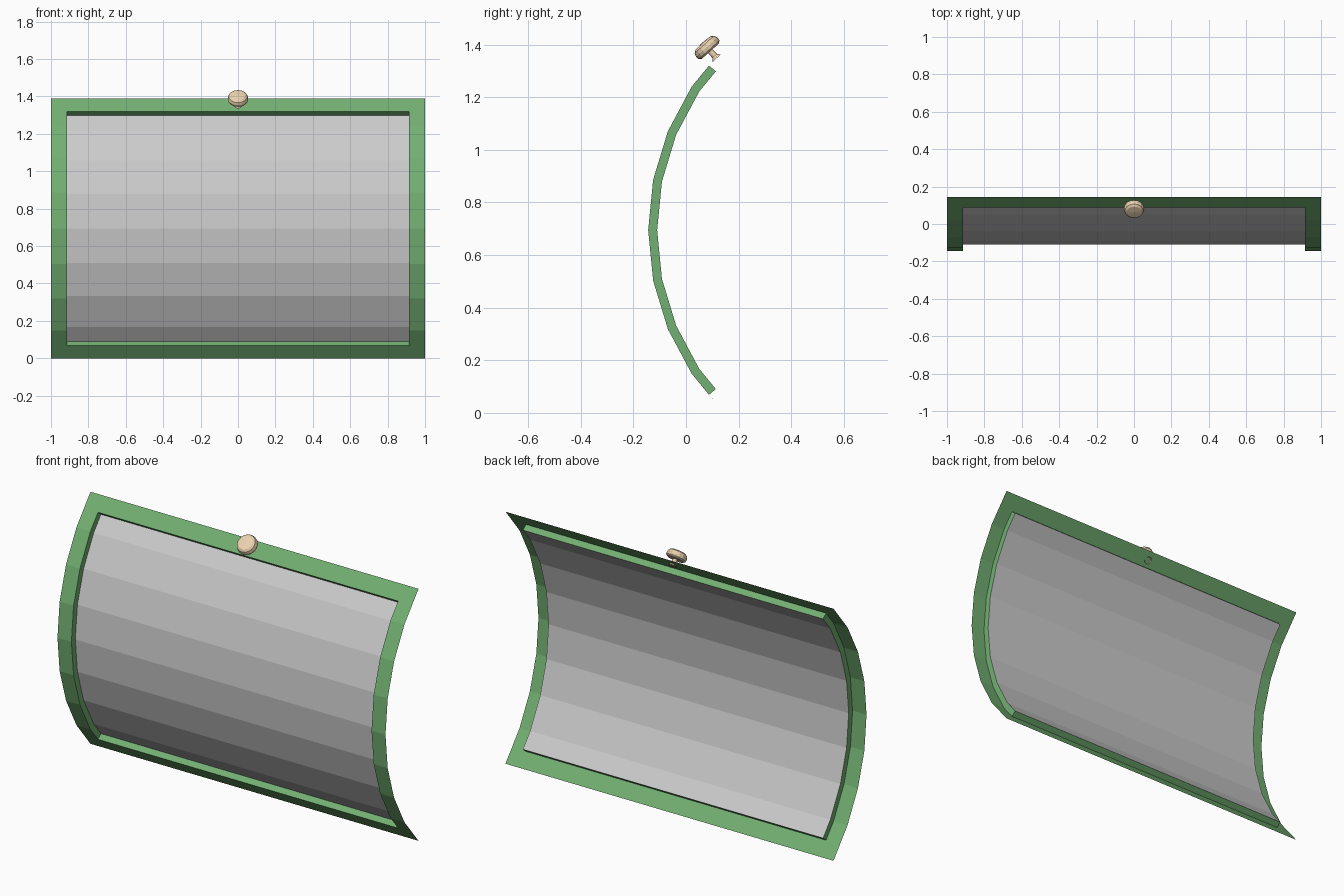
import bpy, bmesh, math
from mathutils import Vector

if "Cube" in bpy.data.objects:
    bpy.data.objects.remove(bpy.data.objects["Cube"])

R, H, W = 0.982, 1.389, 1.0      # arc radius, height, half width
IN, Z0, DEPTH = 0.915, 0.069, 0.034   # opening half width, opening bottom, lip depth
CY = R - 0.1438


def material(name, col):
    m = bpy.data.materials.new(name)
    m.diffuse_color = (*col, 1)
    m.use_nodes = True
    m.node_tree.nodes["Principled BSDF"].inputs["Base Color"].default_value = m.diffuse_color
    return m


def make(name, bm, mat=None):
    bmesh.ops.remove_doubles(bm, verts=bm.verts, dist=1e-5)
    me = bpy.data.meshes.new(name)
    bm.to_mesh(me)
    bm.free()
    ob = bpy.data.objects.new(name, me)
    bpy.context.collection.objects.link(ob)
    if mat:
        me.materials.append(mat)
    return ob


def strip(bm, a, b):
    """Quads between two equally long point lists."""
    for i in range(len(a) - 1):
        bm.faces.new([bm.verts.new(p) for p in (a[i], a[i + 1], b[i + 1], b[i])])


def at(x, prof):
    return [Vector((x, y, z)) for y, z in prof]


# Curved profile: 8 flat segments over 90 degrees, bottom to top
def arc(r):
    return [(CY - r * math.cos(t), H / 2 + r * math.sin(t))
            for t in (math.radians(-45 + 11.25 * i) for i in range(9))]


full = arc(R)
t = Z0 / full[1][1]
y0 = full[0][0] + t * (full[1][0] - full[0][0])
front = [(y0, Z0)] + full[1:-1] + [(y0, H - Z0)]
# recessed profile, offset square to the segments
half = math.radians(5.625)
back = arc(R - DEPTH / math.cos(half))
a = math.radians(45) - half
back[0] = (y0 + DEPTH * math.cos(a), Z0 + DEPTH * math.sin(a))
back[-1] = (back[0][0], H - back[0][1])

green = material("green_paint", (0.17, 0.43, 0.17))
tan = material("knob_wood", (0.83, 0.65, 0.43))

# Frame: thin curved border plus a lip around the opening
bm = bmesh.new()
for s in (-1, 1):
    outer = at(s * W, [full[0]] + front[1:-1] + [full[-1]])
    inner, deep = at(s * IN, front), at(s * IN, back)
    for p, q in ((outer, inner), (inner, deep)):
        strip(bm, p, q)
for k in (0, -1):
    rows = [[Vector((s * w, *p)) for s in (-1, 1)]
            for w, p in ((W, full[k]), (IN, front[k]), (IN, back[k]))]
    strip(bm, rows[0], rows[1])
    strip(bm, rows[1], rows[2])
bmesh.ops.remove_doubles(bm, verts=bm.verts, dist=1e-5)
bmesh.ops.recalc_face_normals(bm, faces=bm.faces)
make("frame", bm, green)

# Recessed panel
bm = bmesh.new()
strip(bm, at(-IN, back), at(IN, back))
make("panel", bm)

# Knob: lathed profile (radius, height) along a tilted axis
prof = [(0.021, -0.004), (0.012, 0.008), (0.011, 0.032), (0.043, 0.032), (0.053, 0.039),
        (0.055, 0.052), (0.050, 0.066), (0.038, 0.074), (0, 0.077)]
bm = bmesh.new()
vs = [bm.verts.new((r, 0, z)) for r, z in prof]
es = [bm.edges.new(p) for p in zip(vs, vs[1:])]
bmesh.ops.spin(bm, geom=vs + es, axis=(0, 0, 1), cent=(0, 0, 0), angle=2 * math.pi, steps=16)
bmesh.ops.remove_doubles(bm, verts=bm.verts, dist=1e-5)
bmesh.ops.recalc_face_normals(bm, faces=bm.faces)
knob = make("knob", bm, tan)
knob.location = (0, 0.114, 1.351)
knob.rotation_euler = (math.radians(42), 0, 0)
